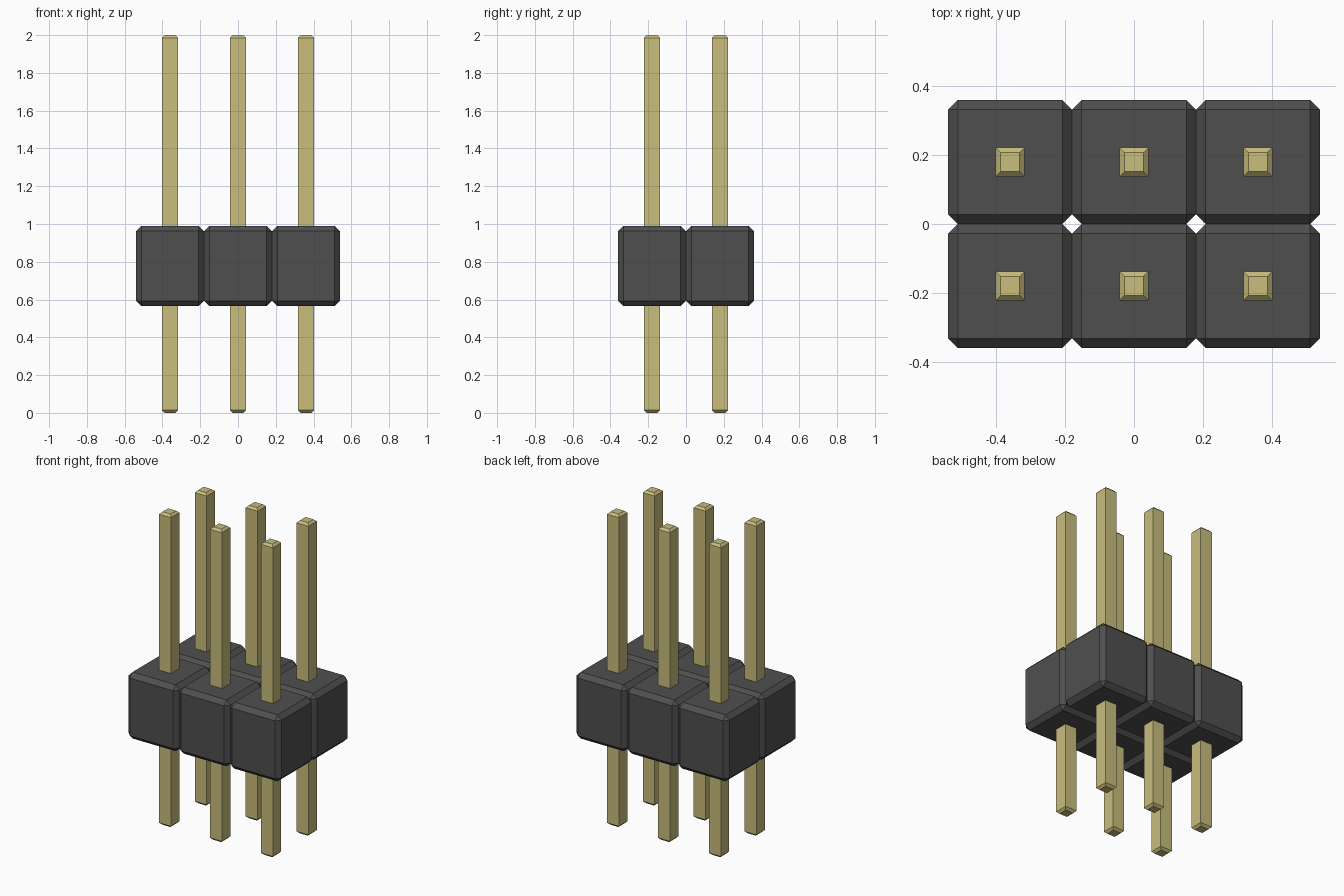
import bpy
import bmesh

cube = bpy.data.objects.get("Cube")
if cube:
    bpy.data.objects.remove(cube, do_unlink=True)


def make_material(name, rgb):
    mat = bpy.data.materials.new(name)
    mat.use_nodes = True
    mat.diffuse_color = (*rgb, 1)
    mat.node_tree.nodes["Principled BSDF"].inputs["Base Color"].default_value = (*rgb, 1)
    return mat


def chamfered_box(name, centre, size, chamfer, mat, ends_only=False):
    """Box with flat chamfers on every edge, or only around its two ends."""
    bm = bmesh.new()
    bmesh.ops.create_cube(bm, size=1)
    bmesh.ops.scale(bm, vec=size, verts=bm.verts)
    edges = [e for e in bm.edges
             if not ends_only or abs(e.verts[0].co.z - e.verts[1].co.z) < 1e-5]
    bmesh.ops.bevel(bm, geom=edges, offset=chamfer, offset_type='OFFSET',
                    segments=1, affect='EDGES')
    mesh = bpy.data.meshes.new(name)
    bm.to_mesh(mesh)
    bm.free()
    mesh.materials.append(mat)
    obj = bpy.data.objects.new(name, mesh)
    obj.location = centre
    bpy.context.collection.objects.link(obj)
    return obj


black = make_material("black plastic", (0.078, 0.078, 0.078))
gold = make_material("gold metal", (0.58, 0.51, 0.205))

PITCH = 0.36
BOTTOM, TOP = 0.565, 0.99

# Two rows of three housing blocks, each with a square pin through it
for row, y in (("front", -PITCH / 2), ("back", PITCH / 2)):
    for column, x in (("right", -PITCH), ("middle", 0), ("left", PITCH)):
        chamfered_box(f"housing_{row}_{column}", (x, y, (BOTTOM + TOP) / 2),
                      (PITCH, PITCH, TOP - BOTTOM), 0.028, black)
        chamfered_box(f"pin_{row}_{column}", (x, y, 1),
                      (0.084, 0.084, 2), 0.014, gold, ends_only=True)
